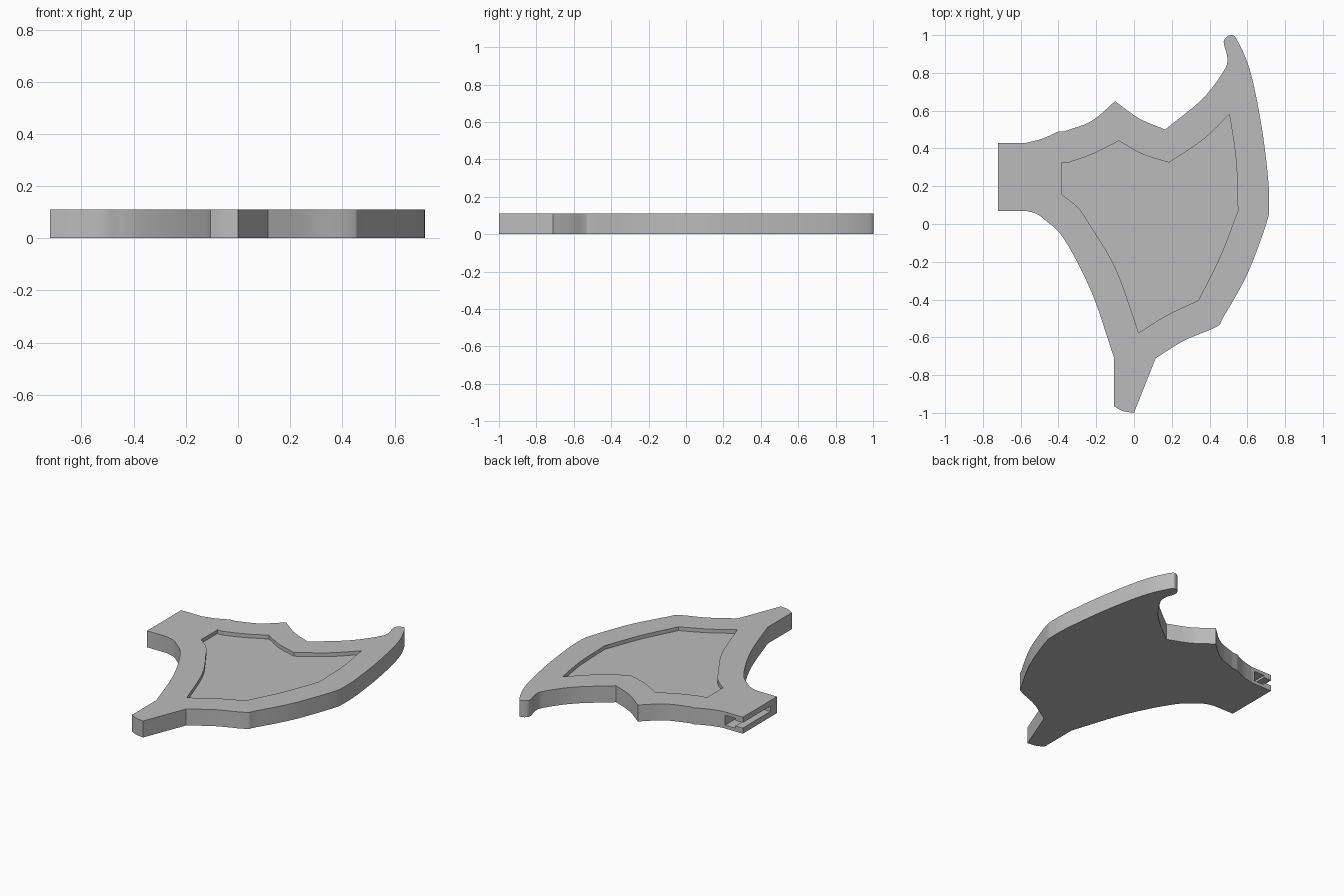
import bpy
import bmesh
from mathutils import Vector

default_cube = bpy.data.objects.get("Cube")
if default_cube:
    bpy.data.objects.remove(default_cube, do_unlink=True)

THICKNESS = 0.11
RECESS_DEPTH = 0.025

# One plain grey material for the whole plate
grey = bpy.data.materials.new("plain grey")
grey.use_nodes = True
colour = (0.5, 0.5, 0.5, 1)
grey.diffuse_color = colour
grey.node_tree.nodes["Principled BSDF"].inputs["Base Color"].default_value = colour


def smooth_run(points, steps=6):
    """Curve through every point of a run; runs meet each other at sharp corners."""
    knots = [Vector(point) for point in points]
    if len(knots) == 2:
        return knots[:1]
    before = knots[0] * 2 - knots[1]
    after = knots[-1] * 2 - knots[-2]
    padded = [before] + knots + [after]
    result = []
    for a, b, c, d in zip(padded, padded[1:], padded[2:], padded[3:]):
        for step in range(steps):
            t = step / steps
            result.append(0.5 * (2 * b + (c - a) * t
                                 + (2 * a - 5 * b + 4 * c - d) * t ** 2
                                 + (3 * b - a - 3 * c + d) * t ** 3))
    return result


def closed_outline(runs):
    """Join runs in order, each one ending where the next begins."""
    outline = []
    for run, following in zip(runs, runs[1:] + runs[:1]):
        outline += smooth_run(run + following[:1])
    return outline


def extruded_plate(name, outline, bottom, top):
    """Solid prism with the given plan outline."""
    bm = bmesh.new()
    base = bm.faces.new([bm.verts.new((p.x, p.y, bottom)) for p in outline])
    extruded = bmesh.ops.extrude_face_region(bm, geom=[base])["geom"]
    raised = [item for item in extruded if isinstance(item, bmesh.types.BMVert)]
    bmesh.ops.translate(bm, verts=raised, vec=(0, 0, top - bottom))
    bmesh.ops.recalc_face_normals(bm, faces=bm.faces)
    mesh = bpy.data.meshes.new(name)
    bm.to_mesh(mesh)
    bm.free()
    mesh.materials.append(grey)
    plate = bpy.data.objects.new(name, mesh)
    bpy.context.collection.objects.link(plate)
    return plate


def box_cutter(name, left, right, front, back, bottom, top):
    corners = [(left, front), (right, front), (right, back), (left, back)]
    return extruded_plate(name, [Vector(c) for c in corners], bottom, top)


def carve(target, cutter):
    """Subtract the cutter and discard it."""
    cutter.hide_render = True
    modifier = target.modifiers.new("carve", "BOOLEAN")
    modifier.operation = "DIFFERENCE"
    modifier.solver = "EXACT"
    modifier.object = cutter
    bpy.context.view_layer.objects.active = target
    bpy.ops.object.modifier_apply(modifier=modifier.name)
    bpy.data.objects.remove(cutter, do_unlink=True)


# Outer silhouette, clockwise from the mounting tab
body_runs = [
    [(-.72, .43)],
    [(-.57, .43), (-.485, .452)],
    [(-.4, .49)],
    [(-.37, .49), (-.225, .545)],
    [(-.1, .65), (.025, .56)],
    # Inner edge, rounded tip and outer edge of the horn
    [(.165, .5), (.36, .66), (.475, .81), (.494, .88), (.475, .965), (.51, 1),
     (.545, .975), (.615, .81), (.675, .52), (.71, .24), (.715, .09),
     (.7, 0), (.6, -.265), (.475, -.49), (.435, -.545), (.27, -.615)],
    # Lower spike
    [(.115, -.71)],
    [(0, -1), (-.06, -.99)],
    [(-.105, -.965)],
    [(-.105, -.71), (-.225, -.36), (-.37, -.08), (-.47, .02), (-.52, .055)],
    [(-.575, .07)],
    [(-.72, .07)],
]
body = extruded_plate("shield_plate", closed_outline(body_runs), 0, THICKNESS)

# Shallow panel sunk into the upper face
panel_runs = [
    [(-.38, .325)],
    [(-.345, .325), (-.22, .37)],
    [(-.08, .44), (.045, .37)],
    [(.185, .325), (.37, .45)],
    [(.505, .58), (.54, .34)],
    [(.55, .07), (.455, -.175)],
    [(.34, -.405), (.18, -.48)],
    [(.025, -.575), (-.095, -.24), (-.23, -.01), (-.295, .085)],
    [(-.38, .155)],
]
carve(body, extruded_plate("panel_cutter", closed_outline(panel_runs),
                           THICKNESS - RECESS_DEPTH, THICKNESS * 2))

# Stepped slot in the tab: wide channel inside, narrow neck at the end face
slot_front, slot_back = .14, .6
carve(body, box_cutter("channel_cutter", -.665, -.59, slot_front, slot_back, .022, .088))
carve(body, box_cutter("neck_cutter", -.9, -.64, slot_front, slot_back, .037, .073))

# Smooth the curved walls, keep the corners crisp
bpy.ops.object.select_all(action="DESELECT")
body.select_set(True)
bpy.context.view_layer.objects.active = body
bpy.ops.object.shade_smooth_by_angle(angle=0.5)
